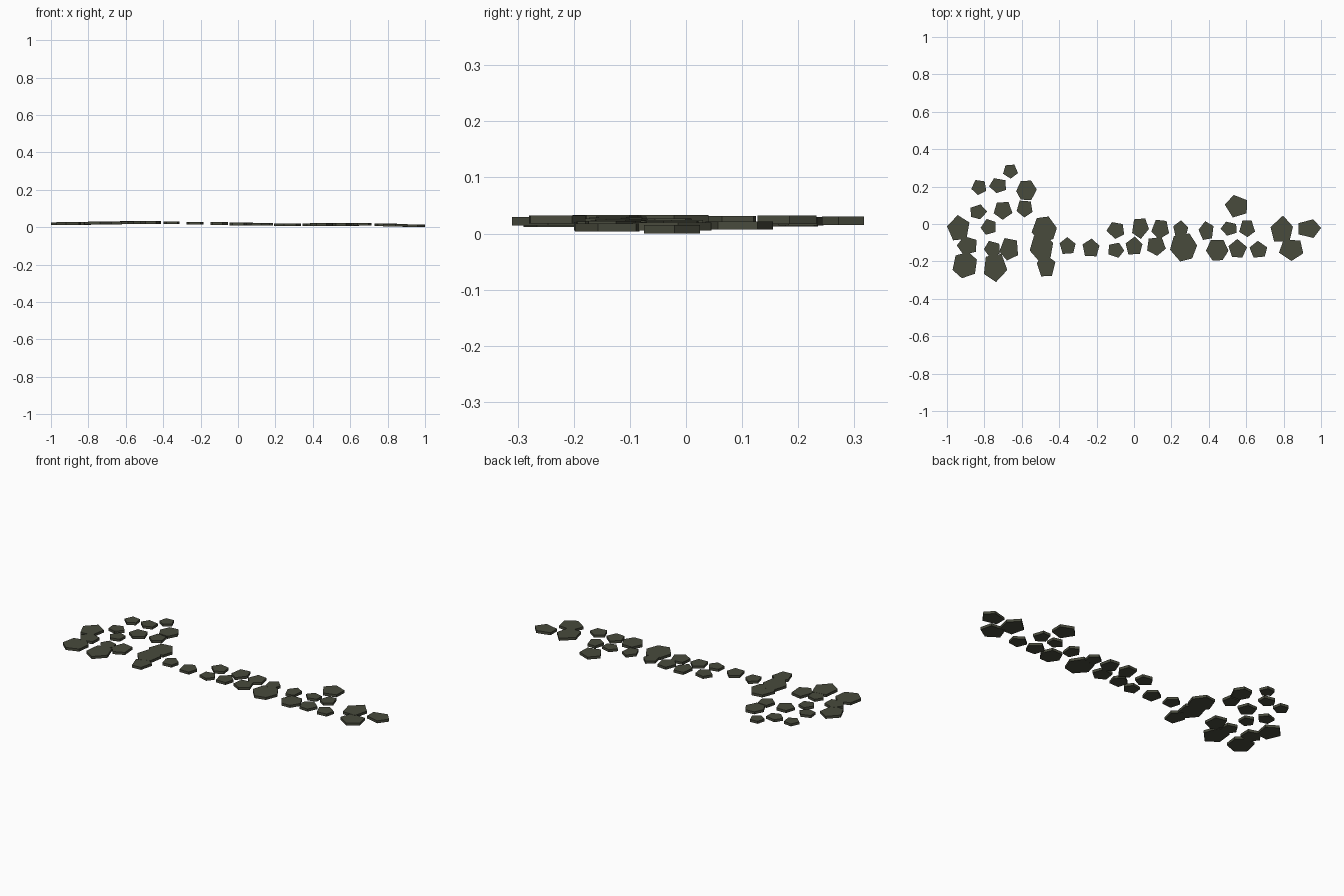
import bpy
import bmesh
import math
import random

random.seed(4)
THICKNESS = 0.015

default_cube = bpy.data.objects.get("Cube")
if default_cube:
    bpy.data.objects.remove(default_cube, do_unlink=True)

# Single dark olive stone colour
stone_colour = (0.065, 0.069, 0.046, 1.0)
stone_material = bpy.data.materials.new("dark_olive_stone")
stone_material.use_nodes = True
stone_material.diffuse_color = stone_colour
shader = stone_material.node_tree.nodes["Principled BSDF"]
shader.inputs["Base Color"].default_value = stone_colour
shader.inputs["Roughness"].default_value = 0.9

# Gently undulating ground line: (x, height of the stone undersides)
GROUND = [(-1, 0.01), (-0.5, 0.018), (0, 0.01), (0.3, 0.005), (0.7, 0.008), (0.94, 0)]


def ground_height(x):
    """Interpolate the underside height along the length of the path."""
    for (x_start, z_start), (x_end, z_end) in zip(GROUND, GROUND[1:]):
        if x <= x_end:
            blend = max(0, (x - x_start) / (x_end - x_start))
            return z_start + blend * (z_end - z_start)
    return GROUND[-1][1]


def outline(sides, turn):
    """Slightly irregular polygon, rescaled to fill a unit square."""
    points = []
    for corner in range(sides):
        angle = math.radians(turn + random.uniform(-6, 6)) + corner * math.tau / sides
        points.append((math.cos(angle), math.sin(angle)))
    spans = []
    for axis in zip(*points):
        low, high = min(axis), max(axis)
        spans.append([(value - low) / (high - low) - 0.5 for value in axis])
    return list(zip(*spans))


def add_stone(name, x, y, width, depth, turn, sides=5):
    """Flat slab made by extruding an irregular outline; sizes in hundredths."""
    x, y, width, depth = (value / 100 for value in (x, y, width, depth))
    bm = bmesh.new()
    base = bm.faces.new([bm.verts.new((px * width, py * depth, 0))
                         for px, py in outline(sides, turn)])
    raised = bmesh.ops.extrude_face_region(bm, geom=[base])["geom"]
    top_verts = [item for item in raised if isinstance(item, bmesh.types.BMVert)]
    bmesh.ops.translate(bm, verts=top_verts, vec=(0, 0, THICKNESS))
    # Keep the underside closed whether or not the extrusion retained it
    open_edges = [edge for edge in bm.edges if edge.is_boundary]
    if open_edges:
        bmesh.ops.holes_fill(bm, edges=open_edges, sides=0)
    bmesh.ops.recalc_face_normals(bm, faces=bm.faces)
    mesh = bpy.data.meshes.new(name)
    bm.to_mesh(mesh)
    bm.free()
    mesh.materials.append(stone_material)
    stone = bpy.data.objects.new(name, mesh)
    stone.location = (x, y, ground_height(x))
    bpy.context.collection.objects.link(stone)


# Each entry: centre x, centre y, width, depth, corner direction, optional sides
# Small stones at the back of the wide end
back_stones = [
    (-83, 19.5, 8, 8, 50),
    (-73, 20.5, 9, 8, 40),
    (-66, 28, 8, 7.5, 60),
    (-57.5, 18, 11, 10.5, 0, 6),
    (-83, 6.5, 9, 8, 0),
    (-70, 7, 10, 9.5, 55),
    (-58.5, 8, 8.5, 9, 50),
]

# Large and medium stones at the front of the wide end
front_stones = [
    (-94, -2, 12, 13.5, 22),
    (-89.5, -11.5, 10.5, 10, 36),
    (-90.5, -22, 13, 14, 20, 6),
    (-78, -1.5, 8, 8.5, 36),
    (-76, -13.5, 8.5, 9, 40),
    (-67, -13.5, 10, 12, 45),
    (-74, -23.5, 12.5, 15, 62),
    (-48, -3, 13.5, 14, 10, 6),
    (-49.5, -12.5, 12.5, 15.5, 15, 6),
    (-47, -22, 10, 12, 20),
]

# Stones of the narrow path
path_stones = [
    (-35.5, -11.5, 8.5, 9, 20),
    (-23, -12.5, 9, 9.5, 18),
    (-10, -3.5, 9.5, 9, 45),
    (-9.5, -14, 8.5, 8, 0),
    (0, -11.5, 9, 9.5, 18),
    (3.5, -2.5, 9, 11, 60),
    (14, -3, 9.5, 10.5, 50),
    (12, -12, 10, 10, 60),
    (25, -2.5, 8, 9, 18),
    (26.5, -12.5, 14.5, 15, 10, 6),
    (38.5, -3.5, 8, 10, 25),
    (44.5, -14, 12, 11, 0, 6),
    (50.5, -2.5, 8.5, 7.5, 36),
    (54.5, 9.5, 12, 12, 30),
    (55.5, -13, 10, 10, 15),
    (60.5, -2.5, 8.5, 9, 55),
    (66.5, -13.5, 9.5, 9, 20),
    (79, -2.5, 12, 14, 18),
    (84, -14, 13, 11.5, 50),
    (94, -2.5, 12, 10, 0),
]

for label, stones in (("back_stone", back_stones),
                      ("front_stone", front_stones),
                      ("path_stone", path_stones)):
    for number, stone_data in enumerate(stones, start=1):
        add_stone(f"{label}_{number}", *stone_data)
